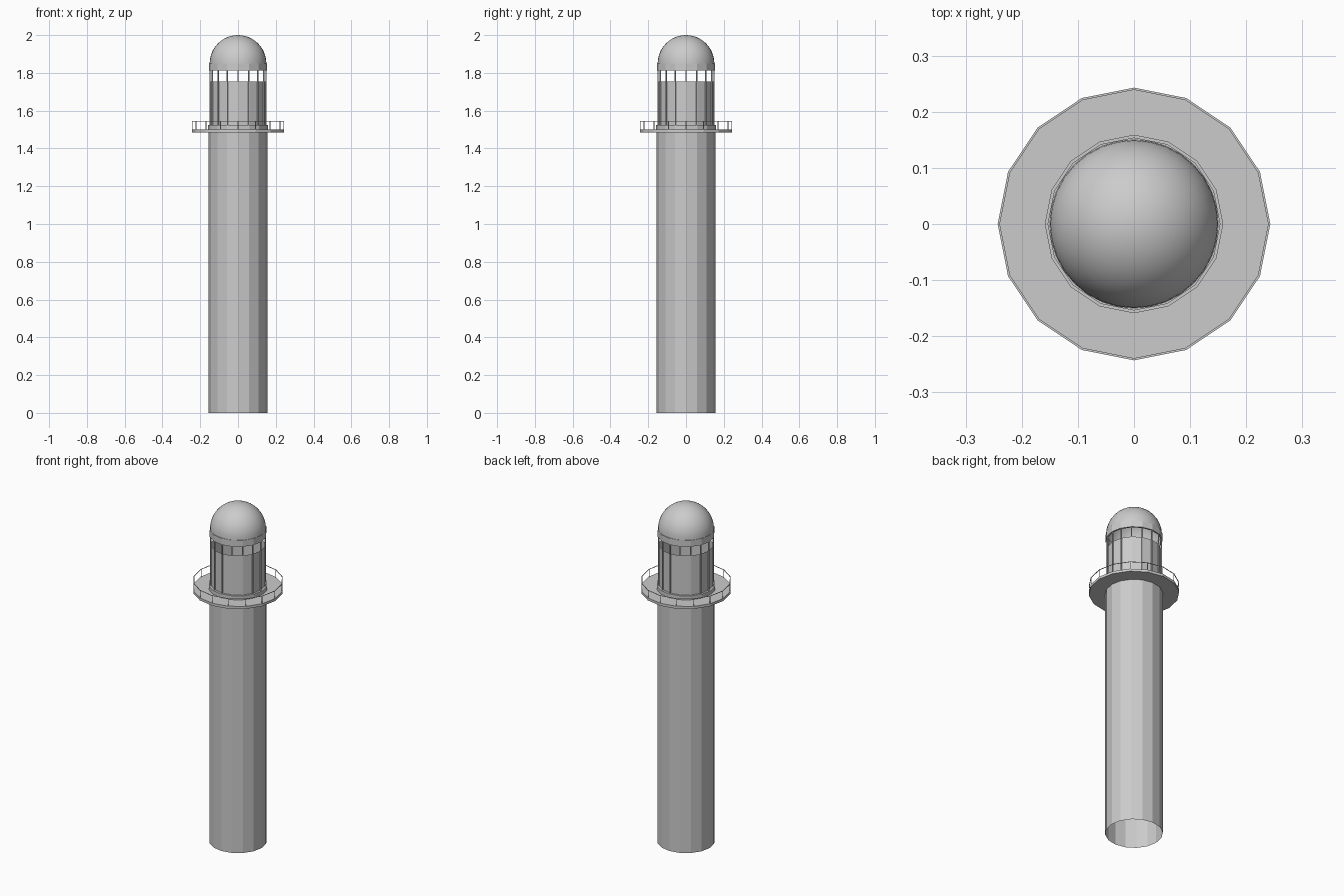
import bpy, bmesh, math
from mathutils import Matrix

if "Cube" in bpy.data.objects:
    bpy.data.objects.remove(bpy.data.objects["Cube"])

SIDES = 16


def finish(name, bm):
    mesh = bpy.data.meshes.new(name)
    bmesh.ops.recalc_face_normals(bm, faces=bm.faces)
    bm.to_mesh(mesh)
    bm.free()
    obj = bpy.data.objects.new(name, mesh)
    bpy.context.collection.objects.link(obj)
    return obj


def lathe(name, profile, closed=False, sides=SIDES):
    """Revolve an (r, z) profile around z."""
    bm = bmesh.new()
    rings = []
    for r, z in profile:
        rings.append([bm.verts.new((r * math.cos(2 * math.pi * i / sides),
                                    r * math.sin(2 * math.pi * i / sides), z))
                      for i in range(sides)])
    pairs = list(zip(rings, rings[1:]))
    if closed:
        pairs.append((rings[-1], rings[0]))
    for a, b in pairs:
        for i in range(sides):
            j = (i + 1) % sides
            bm.faces.new((a[i], a[j], b[j], b[i]))
    return finish(name, bm)


def posts(name, radius, z0, z1, depth, width):
    """A ring of thin upright bars, one at each corner."""
    bm = bmesh.new()
    for i in range(SIDES):
        m = (Matrix.Rotation(2 * math.pi * i / SIDES, 4, 'Z')
             @ Matrix.Translation((radius, 0, (z0 + z1) / 2))
             @ Matrix.Diagonal((depth, width, z1 - z0, 1)))
        bmesh.ops.create_cube(bm, size=1, matrix=m)
    return finish(name, bm)


# Tower shaft, open at the bottom
lathe("tower_shaft", [(0.155, 0), (0.155, 1.49)])

# Gallery deck with its raised inner curb
lathe("gallery_deck", [(0.15, 1.485), (0.243, 1.485), (0.243, 1.5), (0.15, 1.5)], True)
lathe("deck_curb", [(0.145, 1.5), (0.159, 1.5), (0.159, 1.523), (0.145, 1.523)], True)

# Gallery railing: thin posts and a flat hand rail
posts("railing_posts", 0.2405, 1.5, 1.545, 0.003, 0.003)
lathe("hand_rail", [(0.239, 1.545), (0.243, 1.545), (0.243, 1.543), (0.239, 1.543)], True)

# Lantern room wall, open window band and its bars
lathe("lantern_wall", [(0.146, 1.5), (0.146, 1.755)])
posts("window_bars", 0.148, 1.5, 1.815, 0.006, 0.005)

# Collar under the dome
lathe("dome_collar", [(0.145, 1.812), (0.154, 1.812), (0.154, 1.85), (0.145, 1.85)], True)

# Smooth hemispherical dome
bm = bmesh.new()
bmesh.ops.create_uvsphere(bm, u_segments=32, v_segments=24, radius=0.15,
                          matrix=Matrix.Translation((0, 0, 1.85)))
bmesh.ops.delete(bm, geom=[v for v in bm.verts if v.co.z < 1.849], context='VERTS')
for f in bm.faces:
    f.smooth = True
finish("dome", bm)
